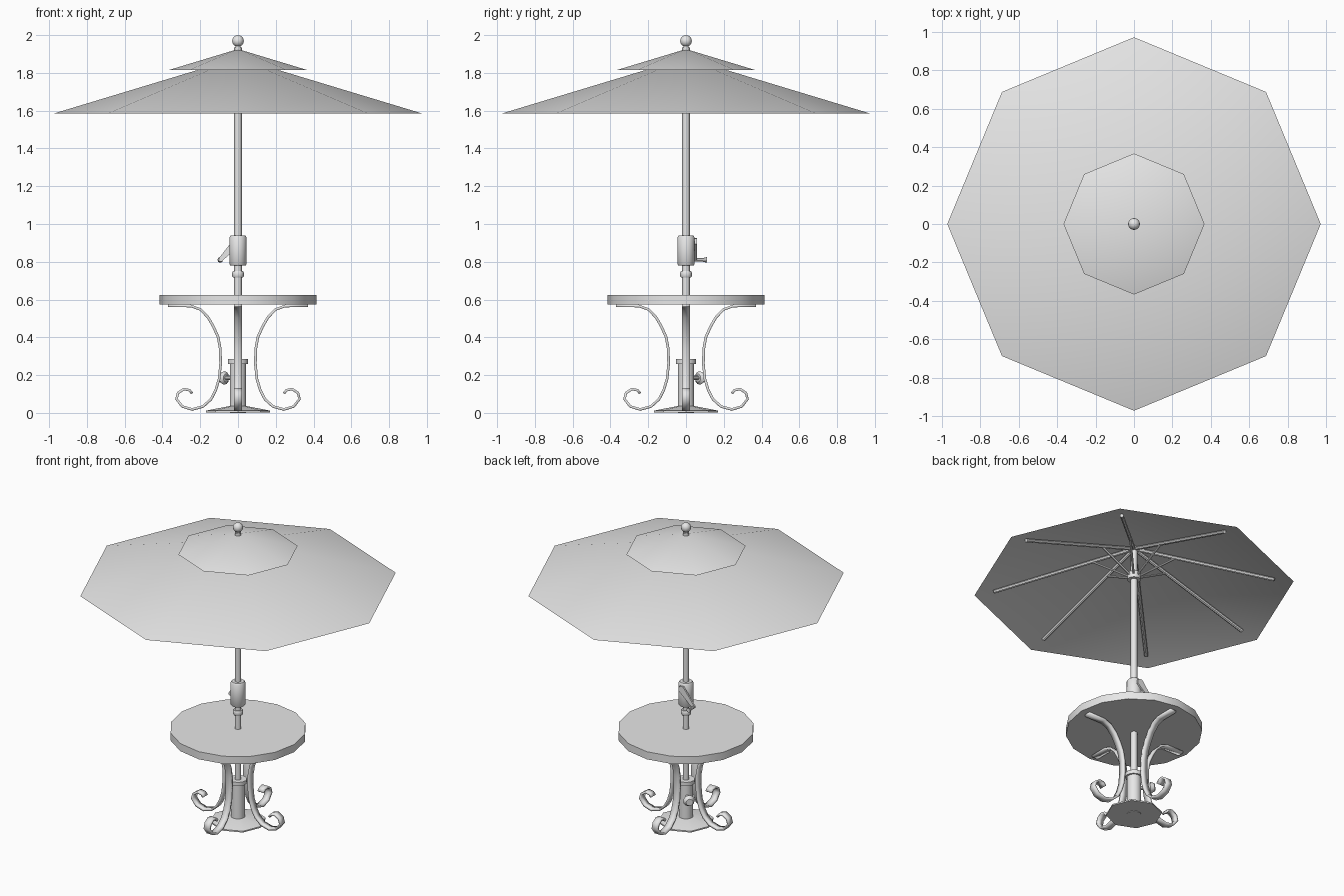
import bpy, bmesh
from math import pi, cos, sin
from mathutils import Vector

if "Cube" in bpy.data.objects:
    bpy.data.objects.remove(bpy.data.objects["Cube"])

GREY = (0.8, 0.8, 0.8, 1)
mat = bpy.data.materials.new("light grey")
mat.use_nodes = True
mat.diffuse_color = GREY
mat.node_tree.nodes["Principled BSDF"].inputs["Base Color"].default_value = GREY
parts = []


def add_object(name, mesh, turn=0):
    obj = bpy.data.objects.new(name, mesh)
    bpy.context.collection.objects.link(obj)
    obj.rotation_euler.z = turn
    parts.append(obj)
    return obj


def to_mesh(name, bm):
    bmesh.ops.recalc_face_normals(bm, faces=bm.faces)
    mesh = bpy.data.meshes.new(name)
    bm.to_mesh(mesh)
    bm.free()
    mesh.materials.append(mat)
    return mesh


def lathe(name, profile, sides):
    """Turn (radius, height) points round z; a zero radius closes to a point."""
    bm = bmesh.new()
    rings = []
    for r, z in profile:
        count = sides if r > 0 else 1
        rings.append([bm.verts.new((r * cos(2 * pi * i / sides), r * sin(2 * pi * i / sides), z))
                      for i in range(count)])
    for a, b in zip(rings, rings[1:]):
        for i in range(sides):
            j = (i + 1) % sides
            quad = [a[i % len(a)], a[j % len(a)], b[j % len(b)], b[i % len(b)]]
            bm.faces.new(list(dict.fromkeys(quad)))
    return add_object(name, to_mesh(name, bm))


def cylinder(name, r, low, high, sides=16):
    return lathe(name, [(0, low), (r, low), (r, high), (0, high)], sides)


def rod(name, start, end, r1, r2=None, sides=8):
    start, end = Vector(start), Vector(end)
    axis = end - start
    bm = bmesh.new()
    bmesh.ops.create_cone(bm, cap_ends=True, segments=sides, radius1=r1,
                          radius2=r1 if r2 is None else r2, depth=axis.length)
    bm.transform(axis.to_track_quat('Z', 'Y').to_matrix().to_4x4())
    bmesh.ops.translate(bm, verts=bm.verts, vec=(start + end) / 2)
    return add_object(name, to_mesh(name, bm))


def copies(obj, count):
    base = obj.name
    for i in range(1, count):
        twin = add_object(f"{base}_{i + 1}", obj.data, 2 * pi * i / count)
        for mod in obj.modifiers:
            new = twin.modifiers.new(mod.name, mod.type)
            new.thickness, new.offset = mod.thickness, mod.offset


# Canopy: wide lower sheet and small vent cap
APEX, SLOPE = 1.88, 0.302
lathe("canopy", [(0.972, 1.586), (0, APEX)], 8)
lathe("vent_cap", [(0.367, 1.815), (0, 1.926)], 8)

# Ribs and struts under the canopy
def under(r):
    return APEX - SLOPE * r - 0.017

copies(rod("rib", (0.01, 0, under(0.01)), (0.855, 0, under(0.855)), 0.012), 8)
copies(rod("strut", (0.03, 0, 1.67), (0.256, 0, under(0.256)), 0.007), 8)
cylinder("strut_hub", 0.04, 1.645, 1.69)

# Pole and finial
cylinder("pole", 0.02, 0.0, 1.935)
cylinder("finial_neck", 0.014, 1.91, 1.95, 12)
ball = [(0.031 * sin(pi * i / 8), 1.969 - 0.031 * cos(pi * i / 8)) for i in range(9)]
ball[0], ball[-1] = (0, 1.938), (0, 2.0)
lathe("finial_ball", ball, 12)

# Crank housing and pole collar
lathe("crank_housing", [(0, 0.78), (0.04, 0.78), (0.045, 0.786), (0.045, 0.93),
                        (0.038, 0.94), (0, 0.94)], 16)
lathe("pole_collar", [(0, 0.717), (0.027, 0.717), (0.031, 0.724), (0.031, 0.743),
                      (0.027, 0.75), (0, 0.75)], 16)

# Crank arm: tapered plate on the back of the housing, with a flared grip
bm = bmesh.new()
top, tip = Vector((0.0, 0.046, 0.91)), Vector((-0.094, 0.046, 0.81))
along = (tip - top).normalized()
across = Vector((-along.z, 0, along.x))
outline = [top + across * 0.024, tip + across * 0.011, tip + along * 0.009,
           tip - across * 0.011, top - across * 0.024, top - along * 0.018]
face = bm.faces.new([bm.verts.new(p) for p in outline])
grown = bmesh.ops.extrude_face_region(bm, geom=[face])["geom"]
bmesh.ops.translate(bm, verts=[v for v in grown if isinstance(v, bmesh.types.BMVert)],
                    vec=(0, 0.011, 0))
add_object("crank_arm", to_mesh("crank_arm", bm))
grip = tip + Vector((0, 0.04, 0))
rod("crank_grip", tip, grip, 0.009)
rod("crank_grip_end", grip, grip + Vector((0, 0.024, 0)), 0.009, 0.015)

# Table top
cylinder("table_top", 0.415, 0.574, 0.625, 16)

# Legs: flat curled straps, swept along a path and thickened
PATH = [(0.37, 0.567), (0.25, 0.566), (0.2, 0.548), (0.16, 0.508), (0.13, 0.457),
        (0.105, 0.4), (0.094, 0.34), (0.092, 0.26), (0.1, 0.18), (0.118, 0.12),
        (0.143, 0.072), (0.185, 0.034), (0.243, 0.018), (0.295, 0.034), (0.326, 0.073),
        (0.317, 0.106), (0.286, 0.126), (0.257, 0.12), (0.243, 0.103)]
bm = bmesh.new()
pairs = [[bm.verts.new((x, side * 0.022, z)) for side in (-1, 1)] for x, z in PATH]
for a, b in zip(pairs, pairs[1:]):
    bm.faces.new((a[0], a[1], b[1], b[0]))
leg = add_object("leg", to_mesh("leg", bm))
solid = leg.modifiers.new("thickness", 'SOLIDIFY')
solid.thickness, solid.offset = 0.014, 0
copies(leg, 4)

# Base: flared foot, sleeve and collar
lathe("base_foot", [(0, 0.003), (0.17, 0.003), (0.17, 0.012), (0.045, 0.036), (0, 0.036)], 8)
cylinder("base_sleeve", 0.043, 0.0, 0.265)
cylinder("sleeve_collar", 0.054, 0.26, 0.286)

# Clamp knob on the sleeve, towards the back right
out = Vector((-1, 1, 0)).normalized()
up = Vector((0, 0, 0.185))
rod("clamp_stem", up + out * 0.03, up + out * 0.1, 0.012)
rod("clamp_knob_back", up + out * 0.088, up + out * 0.102, 0.022, 0.036, 12)
rod("clamp_knob_front", up + out * 0.102, up + out * 0.128, 0.036, 0.022, 12)

# Smooth shading with sharp corners kept
bpy.ops.object.select_all(action='DESELECT')
for obj in parts:
    obj.select_set(True)
bpy.context.view_layer.objects.active = parts[0]
bpy.ops.object.shade_smooth_by_angle(angle=0.7)
